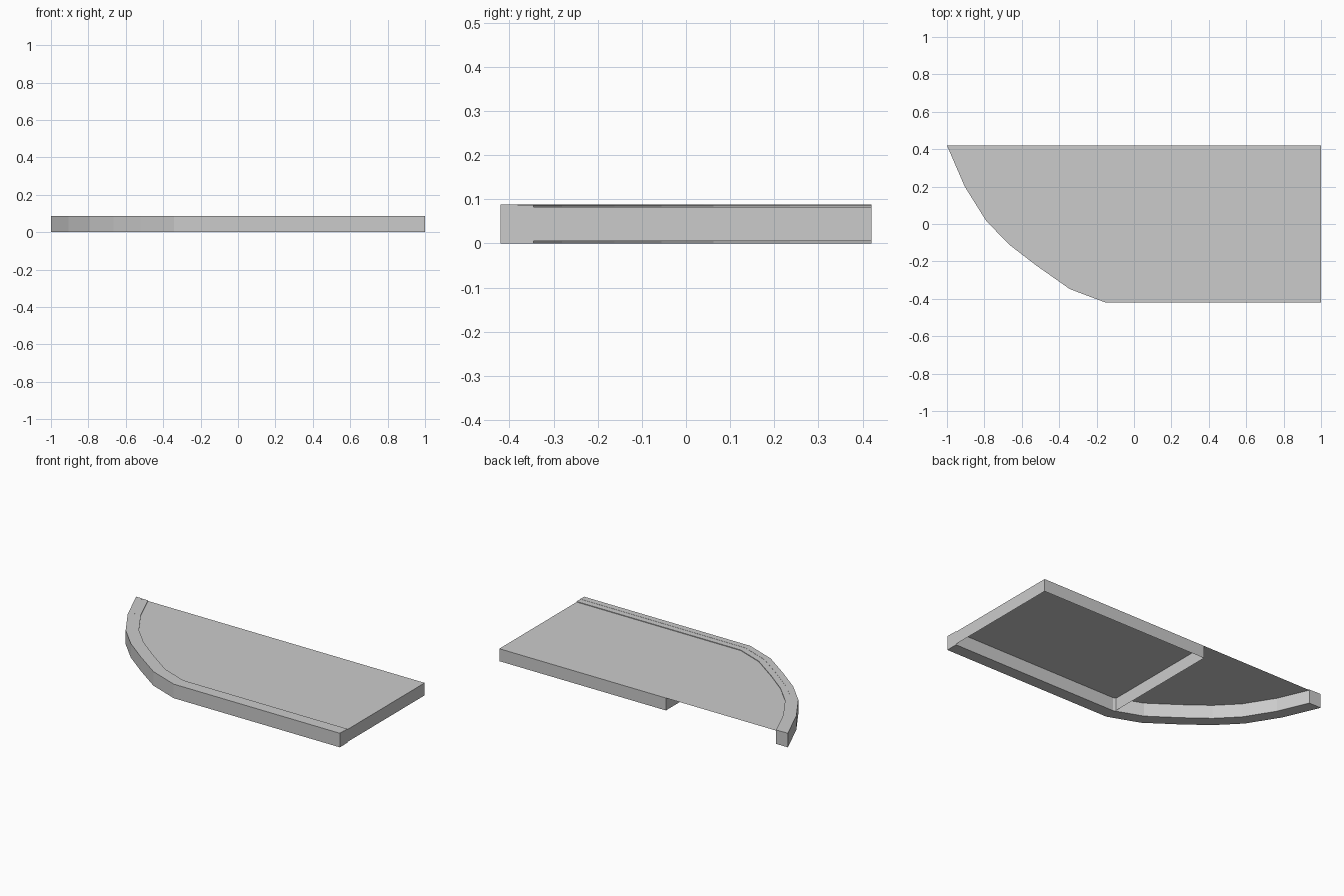
import bpy, bmesh
from mathutils import Vector

if "Cube" in bpy.data.objects:
    bpy.data.objects.remove(bpy.data.objects["Cube"])

# Single flat colour
grey = bpy.data.materials.new("light_grey")
grey.use_nodes = True
colour = (0.6, 0.6, 0.6, 1)
grey.diffuse_color = colour
bsdf = next(n for n in grey.node_tree.nodes if n.type == "BSDF_PRINCIPLED")
bsdf.inputs["Base Color"].default_value = colour

BACK, SIDE = 0.42, 1.0
TOP, PANEL_Z, SKIRT_Z = 0.088, 0.083, 0.005
RIM = 0.075

# Outer outline of the curved and straight front edge
outline = [Vector(p) for p in [
    (-1, BACK), (-0.905, 0.2), (-0.79, 0.016), (-0.665, -0.112),
    (-0.522, -0.222), (-0.343, -0.348), (-0.152, -0.42), (SIDE, -0.42)]]


def make_object(name, build):
    bm = bmesh.new()
    build(bm)
    mesh = bpy.data.meshes.new(name)
    bm.to_mesh(mesh)
    bm.free()
    mesh.materials.append(grey)
    obj = bpy.data.objects.new(name, mesh)
    bpy.context.collection.objects.link(obj)
    return obj


def inset(path, distance):
    """Move the outline inwards with mitred corners, ends cut square."""
    normals = []
    for a, b in zip(path, path[1:]):
        d = (b - a).normalized()
        normals.append(Vector((-d.y, d.x)))
    mitres = [Vector((1 / normals[0].x, 0))]
    for m, n in zip(normals, normals[1:]):
        mitres.append((m + n) / (1 + m.dot(n)))
    mitres.append(normals[-1])
    return [p + m * distance for p, m in zip(path, mitres)]


# Solid rim: a stepped section swept along the outline
section = [(0, 0), (0, TOP), (0.038, TOP), (0.038, TOP - 0.001),
           (RIM, TOP - 0.001), (RIM, 0)]


def build_rim(bm):
    rails = [[bm.verts.new((p.x, p.y, z)) for p in inset(outline, d)]
             for d, z in section]
    for r, s in zip(rails, rails[1:] + rails[:1]):
        for i in range(len(outline) - 1):
            bm.faces.new((r[i], r[i + 1], s[i + 1], s[i]))
    for end in (0, -1):
        bm.faces.new([r[end] for r in rails])
    bmesh.ops.recalc_face_normals(bm, faces=bm.faces)


make_object("edge_rim", build_rim)


# Thin top panel filling the space inside the rim
def build_panel(bm):
    points = inset(outline, RIM) + [Vector((SIDE, BACK))]
    bm.faces.new([bm.verts.new((p.x, p.y, PANEL_Z)) for p in points])


make_object("top_panel", build_panel)


# Thin skirts closing the straight bay under the panel
def add_skirt(name, start, end):
    def build(bm):
        corners = [(*start, SKIRT_Z), (*end, SKIRT_Z),
                   (*end, PANEL_Z), (*start, PANEL_Z)]
        bm.faces.new([bm.verts.new(c) for c in corners])
    make_object(name, build)


front = -0.42 + RIM
divider_x = -0.155
add_skirt("side_skirt", (SIDE, front), (SIDE, BACK))
add_skirt("back_skirt", (SIDE, BACK), (divider_x, BACK))
add_skirt("divider_skirt", (divider_x, BACK), (divider_x, front))
